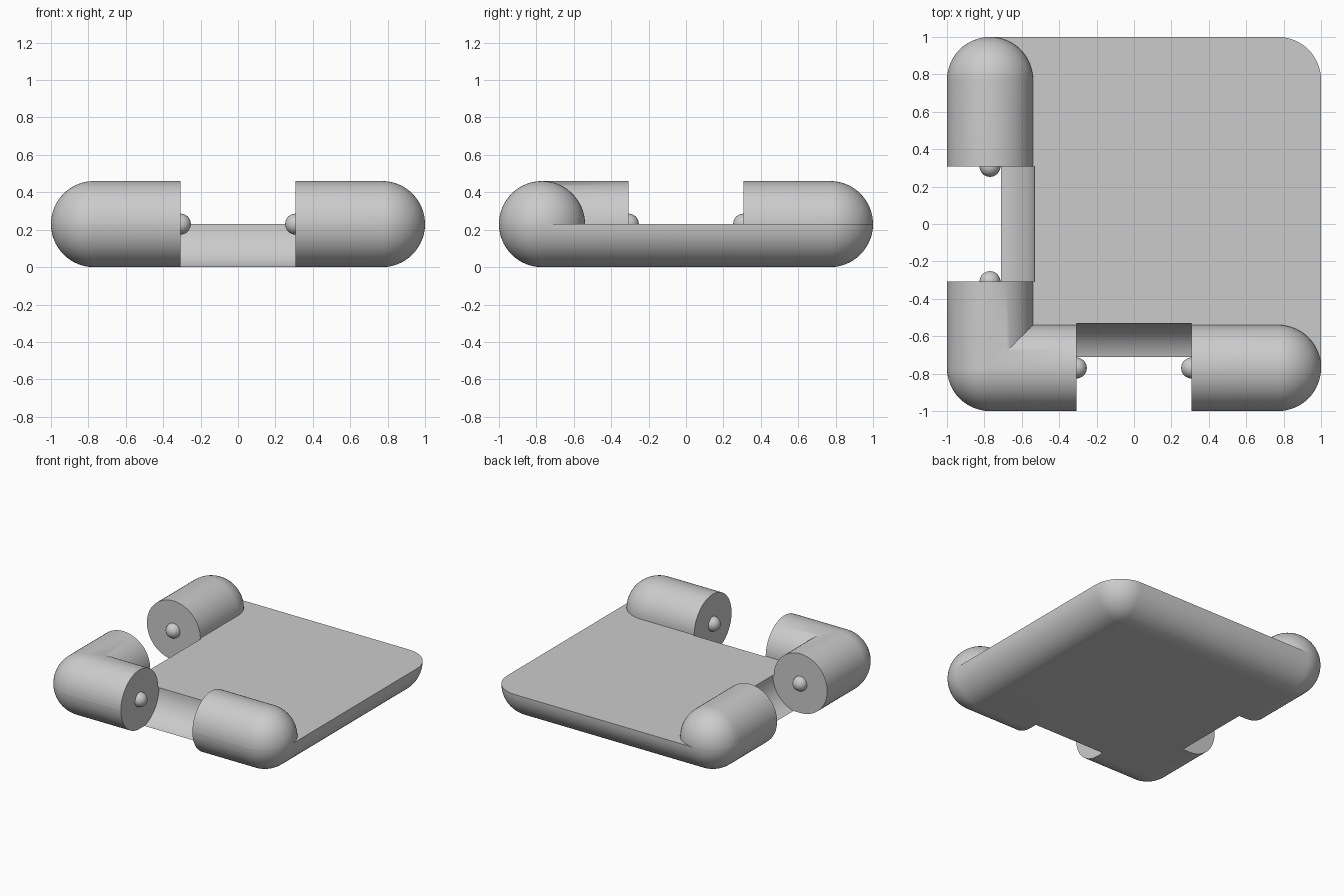
import bpy, bmesh
from math import sin, cos, pi
from mathutils import Matrix, Vector

if "Cube" in bpy.data.objects:
    bpy.data.objects.remove(bpy.data.objects["Cube"])

R = 0.23          # tube radius and plate thickness
C = 1 - R         # tube axis distance from centre
GAP = 0.308       # half length of each hinge gap
N = 32            # steps per half circle


def finish(name, bm):
    bmesh.ops.remove_doubles(bm, verts=bm.verts[:], dist=1e-5)
    bmesh.ops.dissolve_degenerate(bm, edges=bm.edges[:], dist=1e-6)
    bmesh.ops.recalc_face_normals(bm, faces=bm.faces[:])
    me = bpy.data.meshes.new(name)
    bm.to_mesh(me)
    bm.free()
    ob = bpy.data.objects.new(name, me)
    bpy.context.collection.objects.link(ob)
    return ob


def smooth(ob):
    bpy.ops.object.select_all(action='DESELECT')
    ob.select_set(True)
    bpy.context.view_layer.objects.active = ob
    bpy.ops.object.shade_smooth_by_angle(angle=pi / 6)


def loft(name, rows, ring=False, swap=False):
    """Skin rows of points, capping the first and last row."""
    bm = bmesh.new()
    vs = [[bm.verts.new((p[1], p[0], p[2]) if swap else p) for p in r] for r in rows]
    n = len(rows[0])
    for a, b in zip(vs, vs[1:]):
        for i in range(n):
            j = (i + 1) % n
            bm.faces.new((a[i], a[j], b[j], b[i]))
    bm.faces.new(vs[0])
    if ring or (rows[-1][0][0] < 0):
        bm.faces.new(vs[-1])
    return finish(name, bm)


# plate: rounded square with a quarter-round lower edge
rows = []
for k in range(N // 2 + 1):
    a = pi / 2 * k / (N // 2)
    r, z = R * cos(a), R - R * sin(a)
    row = []
    for q, (sx, sy) in enumerate([(1, 1), (-1, 1), (-1, -1), (1, -1)]):
        for i in range(N // 2 + 1):
            t = pi / 2 * (q + i / (N // 2))
            row.append((sx * C + r * cos(t), sy * C + r * sin(t), z))
    rows.append(row)
plate = loft("plate", rows, ring=True)

# hinge clearance grooves cut from the plate
for name, axis, pos in (("front_groove_cutter", 'Y', (0, -C, R)),
                        ("left_groove_cutter", 'X', (-C, 0, R))):
    bm = bmesh.new()
    rot = Matrix.Rotation(pi / 2, 4, 'Y' if axis == 'Y' else 'X')
    bmesh.ops.create_cone(bm, cap_ends=True, segments=2 * N, radius1=0.238,
                          radius2=0.238, depth=2 * GAP,
                          matrix=Matrix.Translation(pos) @ rot)
    cutter = finish(name, bm)
    mod = plate.modifiers.new(name, 'BOOLEAN')
    mod.operation = 'DIFFERENCE'
    mod.solver = 'EXACT'
    mod.object = cutter
    bpy.context.view_layer.objects.active = plate
    bpy.ops.object.modifier_apply(modifier=name)
    bpy.data.objects.remove(cutter)
smooth(plate)

# half-round profile: (sideways offset, height)
profile = [(R * cos(pi * i / N), R * sin(pi * i / N)) for i in range(N + 1)]

# corner knuckle: mitred inside, spherical outside
rows = [[(-GAP, -C + d, R + h) for d, h in profile]]
for k in range(N // 2 + 1):
    t = -pi / 2 - pi / 2 * k / (N // 2)
    rows.append([(-C + d, -C + d, R + h) if d > 0 else
                 (-C - d * cos(t), -C - d * sin(t), R + h) for d, h in profile])
rows.append([(-C + d, -GAP, R + h) for d, h in profile])
smooth(loft("corner_knuckle", rows))

# end knuckles with domed ends
rows = [[(GAP, -C + d, R + h) for d, h in profile]]
for k in range(N // 2 + 1):
    p = pi / 2 * k / (N // 2)
    rows.append([(C + R * sin(p), -C + d * cos(p), R + h * cos(p)) for d, h in profile])
smooth(loft("front_knuckle", rows))
smooth(loft("left_knuckle", rows, swap=True))

# snap bumps on the knuckle faces
for name, pos in (("front_bump_left", (-GAP, -C, R)), ("front_bump_right", (GAP, -C, R)),
                  ("left_bump_front", (-C, -GAP, R)), ("left_bump_back", (-C, GAP, R))):
    bm = bmesh.new()
    bmesh.ops.create_uvsphere(bm, u_segments=32, v_segments=16, radius=0.056,
                              matrix=Matrix.Translation(Vector(pos)))
    smooth(finish(name, bm))
